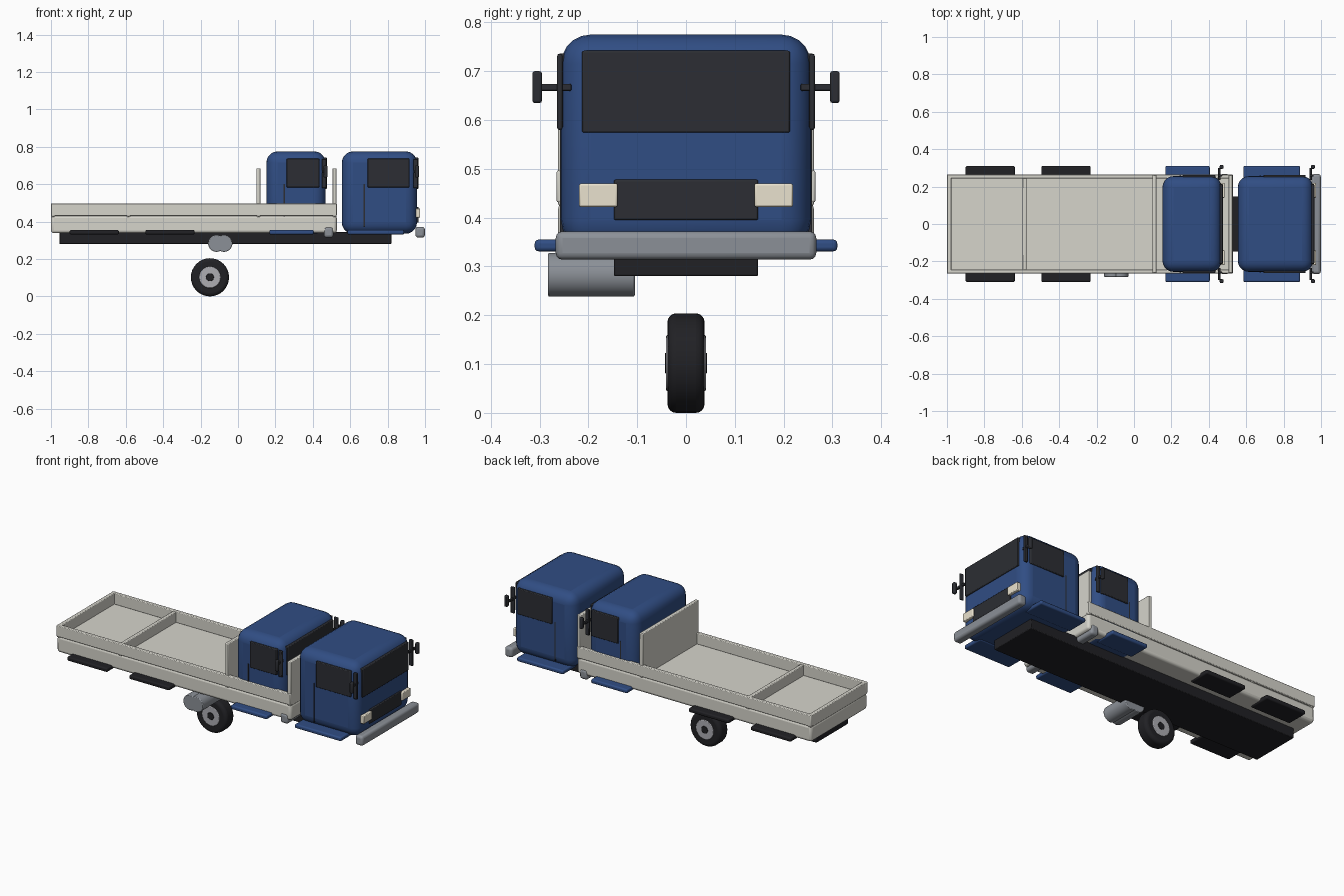
import bpy, math

if "Cube" in bpy.data.objects:
    bpy.data.objects.remove(bpy.data.objects["Cube"])

def material(name, r, g, b):
    m = bpy.data.materials.new(name)
    m.diffuse_color = (r, g, b, 1)
    m.use_nodes = True
    m.node_tree.nodes["Principled BSDF"].inputs["Base Color"].default_value = m.diffuse_color
    return m

BLUE = material("cab_blue", 0.03, 0.075, 0.23)
DARK = material("dark", 0.025, 0.027, 0.033)
BLACK = material("rubber", 0.015, 0.015, 0.018)
BEIGE = material("bed_paint", 0.67, 0.66, 0.6)
GREY = material("metal", 0.26, 0.28, 0.31)
RIM = material("rim", 0.42, 0.42, 0.45)
CREAM = material("lamp", 0.82, 0.76, 0.62)

def finish(o, name, mat, bevel, seg):
    o.name = name
    o.data.materials.append(mat)
    if bevel:
        b = o.modifiers.new("bevel", 'BEVEL')
        b.width, b.segments = bevel, seg
        b.limit_method, b.angle_limit = 'ANGLE', math.radians(40)
    bpy.ops.object.shade_smooth_by_angle(angle=math.radians(35))
    return o

def box(name, x, y, z, mat, bevel=0.004, seg=2):
    """Bevelled box from (min, max) pairs."""
    bpy.ops.mesh.primitive_cube_add(size=1, location=[sum(p) / 2 for p in (x, y, z)])
    o = bpy.context.object
    o.scale = [p[1] - p[0] for p in (x, y, z)]
    bpy.ops.object.transform_apply(location=False, rotation=False, scale=True)
    return finish(o, name, mat, bevel, seg)

def pair(name, x, y, z, mat, bevel=0.004, seg=2):
    """The same box on both sides of the truck."""
    box(name + "_left", x, y, z, mat, bevel, seg)
    box(name + "_right", x, (-y[1], -y[0]), z, mat, bevel, seg)

def cylinder(name, x, y, z, r, mat, bevel=0.004, seg=2, sides=32):
    """Cylinder lying along y, y given as (min, max)."""
    bpy.ops.mesh.primitive_cylinder_add(vertices=sides, radius=r, depth=y[1] - y[0],
        location=(x, sum(y) / 2, z), rotation=(math.pi / 2, 0, 0))
    return finish(bpy.context.object, name, mat, bevel, seg)

def cab(prefix, rear, front, win, fender, door):
    box(prefix + "_cab_body", (rear, front), (-0.256, 0.256), (0.335, 0.775), BLUE, 0.06, 5)
    # glass
    box(prefix + "_windshield", (front - 0.02, front + 0.007), (-0.213, 0.213), (0.574, 0.742), DARK)
    pair(prefix + "_side_window", win, (0.24, 0.263), (0.583, 0.736), DARK)
    # door seam
    pair(prefix + "_door_seam", (door - 0.003, door + 0.003), (0.245, 0.258), (0.37, 0.6), DARK, 0)
    # face
    box(prefix + "_grille", (front - 0.02, front + 0.008), (-0.148, 0.148), (0.395, 0.478), DARK)
    pair(prefix + "_headlight", (front - 0.02, front + 0.017), (0.14, 0.219), (0.422, 0.47), CREAM)
    box(prefix + "_bumper", (front - 0.008, front + 0.042), (-0.267, 0.267), (0.314, 0.372), GREY, 0.014, 3)
    # mirrors
    pair(prefix + "_mirror_arm", (front - 0.018, front - 0.006), (0.235, 0.3), (0.66, 0.674), DARK, 0.002)
    pair(prefix + "_mirror_post", (front - 0.02, front + 0.004), (0.253, 0.264), (0.58, 0.735), DARK)
    pair(prefix + "_mirror", (front - 0.01, front + 0.01), (0.295, 0.315), (0.635, 0.7), DARK, 0.005)
    # flat mudguards
    pair(prefix + "_mudguard", fender, (0.18, 0.31), (0.331, 0.355), BLUE, 0.008, 3)

cab("front", 0.555, 0.957, (0.692, 0.917), (0.585, 0.888), 0.675)
cab("rear", 0.152, 0.468, (0.26, 0.435), (0.168, 0.405), 0.247)

# chassis and rear mudguards
box("chassis", (-0.955, 0.82), (-0.148, 0.148), (0.28, 0.345), BLACK)
for n, x0 in enumerate((-0.9, -0.495)):
    pair(f"bed_mudguard_{n}", (x0, x0 + 0.263), (0.18, 0.31), (0.331, 0.355), BLACK, 0.008, 3)

# flat bed with dropside boards
box("bed_floor", (-1, 0.528), (-0.262, 0.262), (0.338, 0.433), BEIGE, 0.015, 3)
pair("side_board", (-1, 0.528), (0.243, 0.265), (0.431, 0.497), BEIGE)
for name, x, top in (("tail_board", -0.988, 0.497), ("divider_board", -0.586, 0.494),
                     ("middle_headboard", 0.11, 0.685), ("front_headboard", 0.516, 0.685)):
    box(name, (x - 0.011, x + 0.011), (-0.262, 0.262), (0.425, top), BEIGE)

# twin-barrel tank
for n, x in enumerate((-0.115, -0.075)):
    cylinder(f"tank_{n}", x, (-0.283, -0.105), 0.283, 0.045, GREY)

# wheel
cylinder("tyre", -0.15, (-0.038, 0.038), 0.102, 0.102, BLACK, 0.018, 4)
cylinder("rim", -0.15, (-0.041, 0.041), 0.102, 0.058, RIM)
cylinder("hub_cap", -0.15, (-0.043, 0.043), 0.102, 0.021, BLACK, 0.001, 1)
